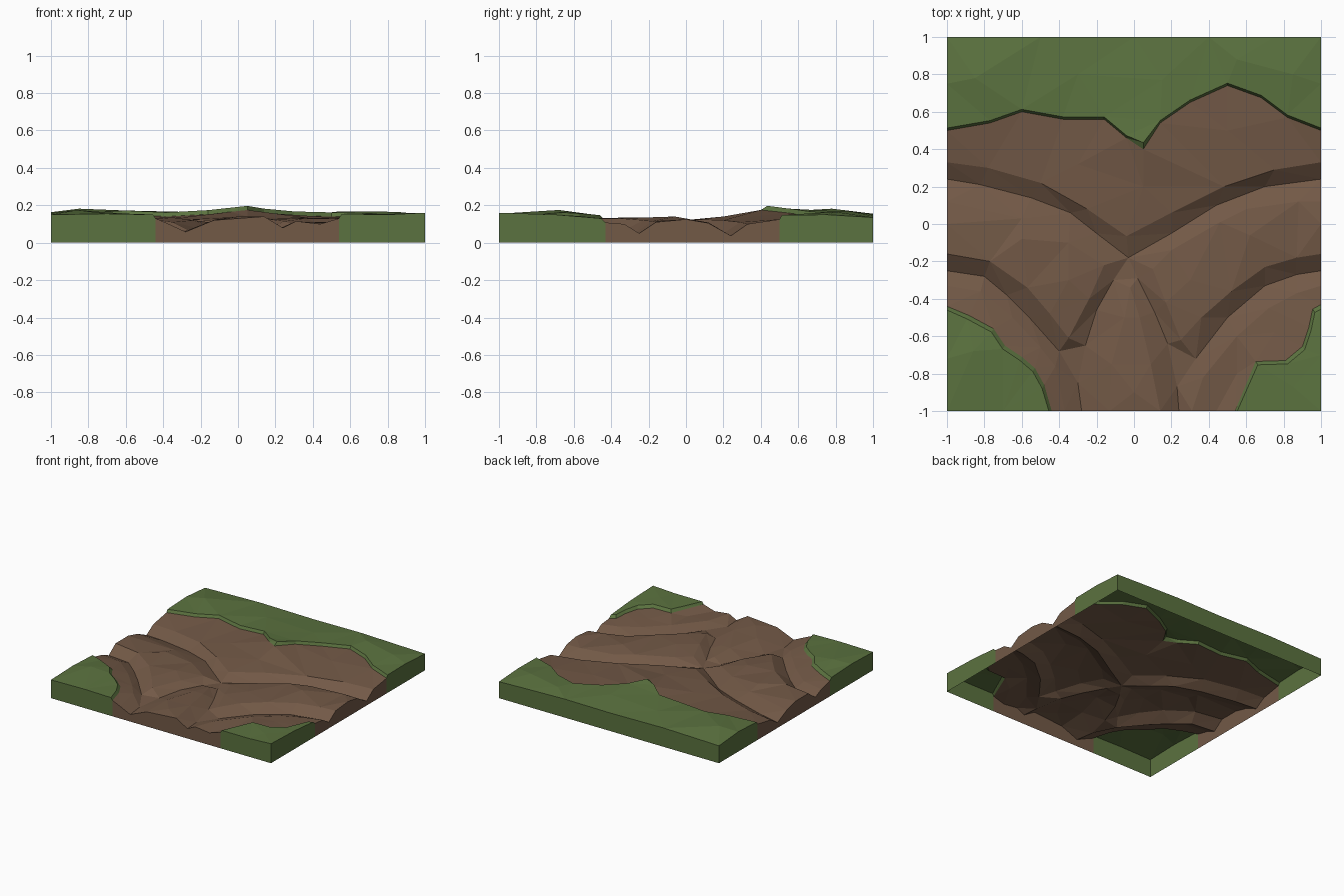
import bpy
from mathutils import Vector
from mathutils.geometry import delaunay_2d_cdt


def material(name, rgb):
    m = bpy.data.materials.new(name)
    m.diffuse_color = (*rgb, 1)
    return m


# Dirt-side edges of the three grass patches (x, y, z)
back_edge = [(-1, .5, .13), (-.77, .54, .14), (-.6, .6, .15), (-.38, .56, .14),
             (-.16, .56, .152), (-.04, .46, .165), (.05, .4, .175), (.14, .54, .16),
             (.3, .65, .145), (.5, .74, .14), (.68, .675, .135), (.82, .57, .13), (1, .5, .125)]
left_edge = [(-1, -.44, .125), (-.88, -.49, .13), (-.75, -.56, .135), (-.69, -.65, .14),
             (-.6, -.71, .135), (-.53, -.77, .13), (-.48, -.86, .13), (-.44, -1, .13)]
right_edge = [(.54, -1, .13), (.65, -.735, .13), (.81, -.73, .13), (.9, -.655, .125),
              (.935, -.55, .12), (.955, -.455, .11), (1, -.43, .108)]


def raised(line, dx, dy, dz=.022):
    """Grass lip: line shifted away from the dirt, border ends kept on the border."""
    return [(x if abs(x) == 1 else x + dx, y if abs(y) == 1 else y + dy, z + dz)
            for x, y, z in line]


left_lip = raised(left_edge, -.012, -.018)
right_lip = raised(right_edge, .012, -.018)
# ends on a border still have to step back along it
left_lip[0], left_lip[-1] = (-1, -.46, .147), (-.455, -1, .15)
right_lip[0], right_lip[-1] = (.552, -1, .15), (1, -.455, .13)
back_lip = [(x, y + (.035 if x == .05 else .013), z + .022) for x, y, z in back_edge]

# Wheel rut bottoms
upper_rut = [(-1, .24, .045), (-.82, .21, .055), (-.55, .14, .07), (-.34, .06, .075),
             (-.2, -.05, .075), (-.03, -.18, .07), (.2, -.05, .075), (.44, .1, .07),
             (.7, .2, .05), (1, .24, .037)]
left_fork = [(-.03, -.18, .07), (-.11, -.3, .075), (-.2, -.46, .075), (-.26, -.65, .065),
             (-.3, -.85, .055), (-.28, -1, .058)]
right_fork = [(-.03, -.18, .07), (.02, -.29, .08), (.11, -.47, .085), (.18, -.64, .085),
              (.23, -.87, .08), (.24, -1, .08)]
left_rut = [(-1, -.25, .065), (-.8, -.28, .07), (-.68, -.38, .07), (-.56, -.5, .07),
            (-.4, -.68, .065), (-.3, -.85, .055)]
right_rut = [(1, -.25, .05), (.87, -.27, .055), (.7, -.33, .065), (.5, -.5, .075),
             (.33, -.72, .08), (.23, -.87, .08)]

# Tops of the rut banks
upper_bank = [(-1, .33, .1), (-.78, .3, .11), (-.5, .22, .125), (-.25, .08, .125),
              (-.04, -.065, .115), (.2, .06, .125), (.48, .2, .12), (.75, .29, .11), (1, .33, .1)]
left_island = [(-1, .12, .1), (-.6, .03, .11), (-.35, -.1, .12), (-.16, -.22, .11),
               (-.24, -.4, .12), (-.35, -.61, .11), (-.45, -.48, .125), (-.57, -.34, .13),
               (-.77, -.2, .13), (-1, -.16, .13)]
right_island = [(1, .12, .105), (.88, .12, .108), (.6, .08, .115), (.46, .01, .125),
                (.2, -.14, .115), (.1, -.24, .11), (.17, -.42, .125), (.25, -.62, .115),
                (.36, -.5, .13), (.52, -.36, .13), (.7, -.23, .12), (.87, -.18, .115),
                (1, -.16, .11)]
left_outer = [(-1, -.33, .1), (-.82, -.36, .105), (-.65, -.5, .105), (-.5, -.66, .105),
              (-.42, -.76, .1), (-.37, -1, .1)]
right_outer = [(1, -.33, .1), (.87, -.37, .1), (.72, -.45, .105), (.55, -.6, .11),
               (.37, -.82, .11), (.31, -1, .115)]
wedge = [(-.13, -1, .12), (-.12, -.75, .125), (-.05, -.5, .12), (-.02, -.34, .1),
         (.03, -.5, .12), (.09, -.75, .135), (.14, -1, .14)]

# Loose crests and border points
crests = [(-.6, -.08, .135), (.62, -.06, .14), (.3, -.3, .135), (-.35, -.3, .135), (1, 0, .125),
          (-1, 0, .13), (-.3, .32, .135), (.05, .2, .14), (.5, .5, .135), (0, -.9, .14),
          (.55, -.8, .105), (.44, -1, .1), (.75, -.58, .115)]
grass_points = [(-1, -1, .15), (-.7, -1, .155), (-.86, -.68, .175), (.8, -1, .15), (1, -1, .16),
                (.85, -.87, .155), (1, -.7, .15), (-1, -.72, .158), (-1, 1, .143), (-.5, 1, .155),
                (0, 1, .148), (.4, 1, .152), (.75, 1, .143), (1, 1, .135), (-.85, .78, .182),
                (-.3, .8, .165), (.15, .77, .17), (.55, .88, .168), (.85, .8, .165),
                (1, .75, .15), (-1, .75, .163)]

# Triangulate everything as one surface that respects the ridge lines
coords, edges = [], []
for line in (back_edge, back_lip, left_edge, left_lip, right_edge, right_lip, upper_rut,
             left_fork, right_fork, left_rut, right_rut, upper_bank, left_island,
             right_island, left_outer, right_outer, wedge):
    start = len(coords)
    coords += line
    edges += [(i, i + 1) for i in range(start, len(coords) - 1)]
# back lip ends: slide along the border
coords += crests + grass_points
flat = [Vector(c[:2]) for c in coords]
points, _, tris, origin, _, _ = delaunay_2d_cdt(flat, edges, [], 0, 1e-5)
verts = [(p.x, p.y, coords[o[0]][2] if o else .1) for p, o in zip(points, origin)]


def edge_y(line, x):
    for (x0, y0, _), (x1, y1, _) in zip(line, line[1:]):
        if x0 <= x <= x1:
            return y0 + (y1 - y0) * (x - x0) / (x1 - x0)
    return -2


def is_grass(tri):
    x = sum(verts[i][0] for i in tri) / 3
    y = sum(verts[i][1] for i in tri) / 3
    return y > edge_y(back_edge, x) or y < max(edge_y(left_edge, x), edge_y(right_edge, x))


def on_border(a, b):
    return any(abs(abs(a[k]) - 1) < 1e-4 and abs(a[k] - b[k]) < 1e-4 for k in (0, 1))


def terrain_part(name, faces, mat):
    """Top faces plus the outer walls dropping to z = 0; underside stays open."""
    vs, fs, index = [], [], {}

    def add(p):
        key = tuple(round(c, 5) for c in p)
        if key not in index:
            index[key] = len(vs)
            vs.append(key)
        return index[key]

    for f in faces:
        ring = [verts[i] for i in f]
        fs.append([add(p) for p in ring])
        for a, b in zip(ring, ring[1:] + ring[:1]):
            if on_border(a, b):
                fs.append([add(b), add(a), add((a[0], a[1], 0)), add((b[0], b[1], 0))])
    mesh = bpy.data.meshes.new(name)
    mesh.from_pydata(vs, [], fs)
    mesh.materials.append(mat)
    bpy.context.collection.objects.link(bpy.data.objects.new(name, mesh))


tris = [list(t) for t in tris]
terrain_part("grass_verge", [t for t in tris if is_grass(t)], material("grass", (.105, .17, .05)))
terrain_part("dirt_track", [t for t in tris if not is_grass(t)], material("dirt", (.17, .1, .062)))
